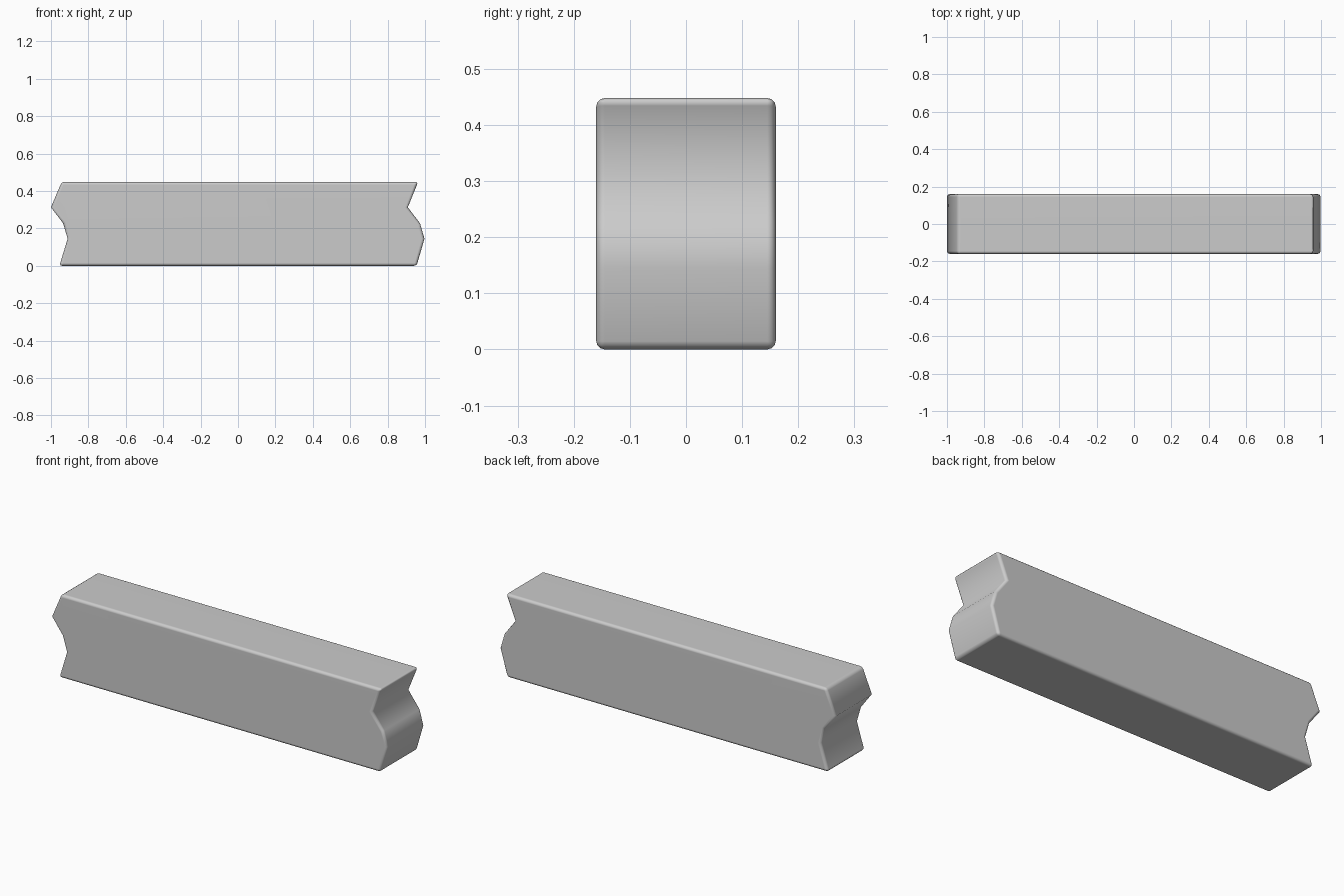
import bpy, bmesh

if "Cube" in bpy.data.objects:
    bpy.data.objects.remove(bpy.data.objects["Cube"])

# End outline (x, z), bottom to top; both ends follow the same wavy cut
LEFT = [(-0.955, 0.0), (-0.911, 0.145), (-0.935, 0.227), (-1.0, 0.313), (-0.943, 0.448)]
RIGHT = [(0.955, 0.0), (0.997, 0.145), (0.973, 0.227), (0.908, 0.313), (0.963, 0.448)]
HALF = 0.16
BEVEL = 0.015

# Plank: side profile extruded through its thickness
bm = bmesh.new()
profile = RIGHT + LEFT[::-1]
face = bm.faces.new([bm.verts.new((x, -HALF, z)) for x, z in profile])
ext = bmesh.ops.extrude_face_region(bm, geom=[face])
moved = [g for g in ext["geom"] if isinstance(g, bmesh.types.BMVert)]
bmesh.ops.translate(bm, verts=moved, vec=(0, 2 * HALF, 0))
bmesh.ops.recalc_face_normals(bm, faces=bm.faces)

# Round the front and back outlines and the four outer corners
def is_outer(e):
    a, b = e.verts
    crosses = abs(a.co.y - b.co.y) > 0.1
    at_limit = a.co.z < 0.01 or a.co.z > 0.44
    return not crosses or at_limit

bmesh.ops.bevel(bm, geom=[e for e in bm.edges if is_outer(e)], offset=BEVEL,
                offset_type='OFFSET', segments=3, profile=0.5,
                affect='EDGES', clamp_overlap=True)

mesh = bpy.data.meshes.new("wooden_plank")
bm.to_mesh(mesh)
bm.free()
plank = bpy.data.objects.new("wooden_plank", mesh)
bpy.context.collection.objects.link(plank)

# Smooth shading, with the broad faces kept flat
bpy.context.view_layer.objects.active = plank
plank.select_set(True)
bpy.ops.object.shade_smooth_by_angle(angle=1.2)
weighted = plank.modifiers.new("flat_faces", 'WEIGHTED_NORMAL')
weighted.keep_sharp = True
